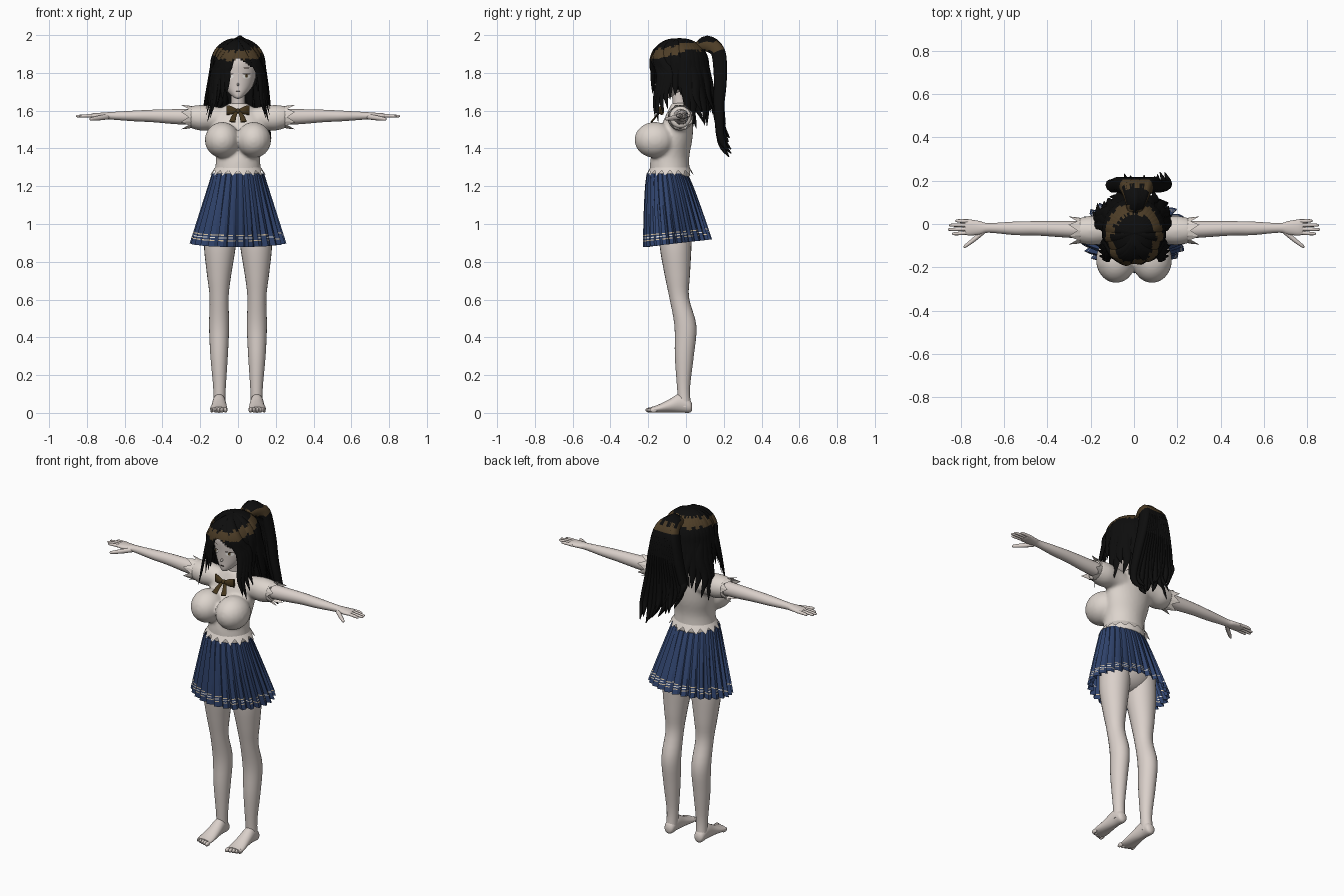
import bpy, bmesh, random
from math import sin, cos, pi, radians, sqrt
from mathutils import Vector

random.seed(4)
if "Cube" in bpy.data.objects:
    bpy.data.objects.remove(bpy.data.objects["Cube"])
X, Y, Z = Vector((1, 0, 0)), Vector((0, 1, 0)), Vector((0, 0, 1))


def material(name, *rgb):
    m = bpy.data.materials.new(name)
    m.use_nodes = True
    m.diffuse_color = (*rgb, 1)
    m.node_tree.nodes["Principled BSDF"].inputs["Base Color"].default_value = (*rgb, 1)
    return m


skin = material("skin", .70, .63, .59)
cloth = material("shirt_cloth", .72, .66, .61)
black = material("black_hair", .004, .004, .004)
shine = material("brown_hair_shine", .075, .047, .02)
navy = material("navy_skirt", .03, .058, .155)
cream = material("cream_trim", .68, .55, .38)
white = material("white", .8, .78, .75)
brown = material("brown_ribbon", .06, .037, .012)
dark = material("dark_lines", .03, .02, .017)


def smooth(rows, k):
    """Catmull-Rom interpolation of rows of numbers."""
    out, last = [], len(rows) - 1
    for i in range(last):
        p = [rows[max(0, min(last, i + j))] for j in (-1, 0, 1, 2)]
        for s in range(k):
            t = s / k
            out.append([b + t / 2 * (c - a + t * (2*a - 5*b + 4*c - d + t * (3*(b - c) + d - a)))
                        for a, b, c, d in zip(*p)])
    return out + [list(rows[-1])]


def loft(rows, side, axis=None, n=20, k=4):
    """Elliptical rings from rows of x, y, z, half width, half depth."""
    rows = smooth(rows, k)
    centres = [Vector(r[:3]) for r in rows]
    rings = []
    for i, r in enumerate(rows):
        t = axis or (centres[min(i + 1, len(rows) - 1)] - centres[max(i - 1, 0)]).normalized()
        u = (side - t * side.dot(t)).normalized()
        v = t.cross(u)
        a, b = max(r[3], .0005), max(r[4], .0005)
        rings.append([centres[i] + u * a * cos(2*pi*j/n) + v * b * sin(2*pi*j/n) for j in range(n)])
    return rings


def ball(c, r, n=20, m=14):
    rows = []
    for i in range(m + 1):
        a = .06 + (pi - .12) * i / m
        rows.append((c[0], c[1], c[2] - r[2] * cos(a), r[0] * sin(a), r[1] * sin(a)))
    return loft(rows, X, Z, n, 1)


def build(name, tubes, mats, cap=True, rule=None, sharp=50):
    """One object from ring tubes; rule picks a slot, or -1 to leave a hole."""
    bm = bmesh.new()
    for rings in tubes:
        vs = [[bm.verts.new(p) for p in ring] for ring in rings]
        n = len(vs[0])
        for i in range(len(vs) - 1):
            for j in range(n):
                q = (vs[i][j], vs[i][(j+1) % n], vs[i+1][(j+1) % n], vs[i+1][j])
                centre = sum((w.co for w in q), Vector()) / 4
                slot = rule(centre, i, j) if rule else 0
                if slot >= 0:
                    bm.faces.new(q).material_index = slot
        if cap:
            bm.faces.new(vs[0])
            bm.faces.new(vs[-1])
    bmesh.ops.recalc_face_normals(bm, faces=bm.faces)
    me = bpy.data.meshes.new(name)
    bm.to_mesh(me)
    bm.free()
    for m in mats:
        me.materials.append(m)
    me.shade_smooth()
    me.set_sharp_from_angle(angle=radians(sharp))
    ob = bpy.data.objects.new(name, me)
    bpy.context.collection.objects.link(ob)
    return ob


def flip(rows, s):
    return [(s * r[0], *r[1:]) for r in rows]


def ruffle(c, axis, side, radii, length, n):
    """Zigzag frill flaring out from a ring."""
    u, v = side, axis.cross(side)
    rings = []
    for row in (0, 1):
        ring = []
        for j in range(n):
            e = row * (1 if j % 2 else .35)
            a = 2 * pi * j / n
            ring.append(c + axis * length * e + (u * radii[0] * cos(a) + v * radii[1] * sin(a)) * (1 + .25 * e))
        rings.append(ring)
    return rings


# Shirt: trunk, bust and sleeves fused into one smooth skin
trunk = [(0, -.085, 1.25, .125, .108), (0, -.085, 1.35, .118, .102), (0, -.062, 1.45, .135, .096),
         (0, -.04, 1.55, .14, .078), (0, -.03, 1.61, .09, .06), (0, -.03, 1.64, .045, .045)]
sleeve = [(.04, -.03, 1.545, .06, .06), (.13, -.03, 1.56, .062, .064),
          (.2, -.03, 1.562, .068, .068), (.26, -.03, 1.567, .056, .056)]
parts = [loft(trunk, X, Z, 32)]
for s in (1, -1):
    parts += [loft(flip(sleeve, s), Y, X), ball((s * .083, -.165, 1.445), (.093, .108, .095))]
shirt = build("shirt", parts, [cloth])
mod = shirt.modifiers.new("fuse", "REMESH")
mod.mode, mod.voxel_size, mod.use_smooth_shade = "VOXEL", .009, True
mod = shirt.modifiers.new("soften", "SMOOTH")
mod.factor, mod.iterations = .5, 6

# Frills at hem and cuffs
build("hem_frill", [ruffle(Vector((0, -.085, 1.3)), -Z, X, (.121, .104), .045, 32)], [cloth], False, sharp=20)
for s, label in ((1, "left"), (-1, "right")):
    cuff = ruffle(Vector((s * .24, -.03, 1.566)), X * s, Y, (.056, .056), .062, 16)
    build(label + "_cuff_frill", [cuff], [cloth], False, sharp=20)

# Pleated skirt with broken trim lines
levels = (0, .15, .3, .45, .6, .72, .8, .835, .85, .872, .887, .91, .925, 1)
lines = {7: 1, 9: 2, 11: 1}
skirt = []
for t in levels:
    ring = []
    for j in range(112):
        a = 2 * pi * (j + .01) / 112
        f = 1 - .11 * (.25 + t) * (0, .2, .4, 1)[j % 4]
        rx, ry, cy = .138 + .118 * t, .108 + .075 * t ** .8, -.1 + .055 * t
        z = 1.268 - t * (.37 - .02 * sin(a))
        ring.append(Vector((rx * f * cos(a), cy + ry * f * sin(a), z)))
    skirt.append(ring)
build("skirt", [skirt], [navy, cream, white], False,
      lambda c, i, j: lines.get(i, 0) if j % 4 < 2 or (j + i) % 3 == 0 else 0, 25)

# Hips, legs and feet
build("hips", [ball((0, -.055, 1.03), (.165, .105, .13), 28)], [skin])
leg = [(.1, -.006, .03, .032, .034), (.098, -.013, .13, .033, .034), (.1, -.009, .3, .046, .05),
       (.1, -.003, .46, .053, .058), (.1, -.036, .61, .05, .052), (.1, -.046, .73, .064, .067),
       (.096, -.055, .88, .084, .084), (.088, -.055, 1.02, .087, .09)]
foot = [(.1, .033, .03, .012, .014), (.1, .02, .035, .029, .034), (.1, -.03, .052, .034, .05),
        (.1, -.09, .037, .04, .034), (.102, -.15, .022, .046, .02), (.102, -.185, .017, .043, .014)]
for s, label in ((1, "left"), (-1, "right")):
    build(label + "_leg", [loft(flip(leg, s), X, Z, 24)], [skin])
    toes = [ball((s * (.067 + .018 * i), -.195 + .006 * i, .015), (.011 - .0008 * i, .022, .013), 10, 8)
            for i in range(5)]
    build(label + "_foot", [loft(flip(foot, s), X, -Y)] + toes, [skin])

# Arms and hands
arm = [(.2, -.028, 1.567, .042, .042), (.32, -.024, 1.568, .038, .04), (.45, -.02, 1.572, .033, .033),
       (.55, -.02, 1.572, .031, .028), (.67, -.018, 1.573, .022, .02), (.71, -.018, 1.573, .031, .017),
       (.76, -.016, 1.573, .037, .014), (.78, -.015, 1.573, .033, .009)]
thumb = [(.69, -.03, 1.568, .014, .012), (.73, -.065, 1.562, .013, .011), (.775, -.1, 1.556, .009, .008),
         (.785, -.108, 1.555, .003, .003)]
for s, label in ((1, "left"), (-1, "right")):
    hand = [loft(flip(thumb, s), Z, n=10)]
    for i, reach in enumerate((.84, .858, .853, .825)):
        y = -.043 + .019 * i
        finger = [(.75, y * .9, 1.573, .009, .009), (.8, y, 1.573, .0085, .0085),
                  (reach - .008, y * 1.05, 1.571, .0065, .0065), (reach, y * 1.05, 1.57, .002, .002)]
        hand.append(loft(flip(finger, s), Y, n=10))
    build(label + "_arm", [loft(flip(arm, s), Y, X)], [skin])
    build(label + "_fingers", hand, [skin])

# Neck and head
build("neck", [loft([(0, -.025, 1.58, .045, .042), (0, -.035, 1.65, .036, .036),
                     (0, -.045, 1.74, .038, .04)], X, Z)], [skin])
head = [(0, -.125, 1.663, .006, .008), (0, -.115, 1.67, .022, .03), (0, -.095, 1.69, .045, .055),
        (0, -.065, 1.73, .078, .086), (0, -.053, 1.79, .096, .101), (0, -.047, 1.86, .1, .11),
        (0, -.045, 1.92, .075, .085), (0, -.045, 1.95, .02, .02)]
build("head", [loft(head, X, Z, 32), ball((0, -.155, 1.738), (.006, .011, .008), 12, 8)], [skin])


def decal(x, z, rx, rz, lift):
    """Thin plate lying on the curved face."""
    rings = []
    for f in (.05, .5, 1):
        ring = []
        for j in range(16):
            px = x + rx * f * cos(pi * j / 8)
            ring.append(Vector((px, -.054 - .101 * sqrt(1 - (px / .097) ** 2) - lift, z + rz * f * sin(pi * j / 8))))
        rings.append(ring)
    return rings


for s, label in ((1, "left"), (-1, "right")):
    x = s * .045
    build(label + "_eye_white", [decal(x, 1.782, .021, .012, .003)], [white], False)
    build(label + "_iris", [decal(x, 1.783, .007, .009, .005)], [brown], False)
    build(label + "_lash_and_brow", [decal(x, 1.795, .022, .003, .006), decal(x, 1.826, .02, .002, .006)],
          [dark], False)
build("mouth", [ball((0, -.151, 1.702), (.011, .004, .0018), 10, 8)], [dark])


# Hair: cap with a face opening, then tapered locks
def band(c, *_):
    middle = 1.892 + .24 * min(c.y + .18, .2) + .006 * sin(c.x * 160 + c.y * 70)
    return int(abs(c.z - middle) < .022)


def cap_rule(c, i, j):
    return -1 if c.y < -.07 and c.z < 1.875 - abs(c.x) * .6 else band(c)


def lock(start, end, low, flare, w, wave=0):
    """Lock from the crown, over the cap, hanging to height low."""
    rows = []
    for i in range(13):
        t = i / 12
        if t < .4:
            z, f = 1.84 + .14 * cos(t * pi / .8), sin(t * pi / .8)
        else:
            z = 1.84 + (low - 1.84) * (t - .4) / .6
            f = 1 + flare * (1.84 - z)
        a = radians(start + (end - start) * min(1, t * 2)) + wave * sin(t * 14) * t
        r = w * min(1, .3 + t * 3) * (1 - .96 * t ** 4)
        rows.append((.136 * f * sin(a), -.04 - .15 * f * cos(a), z, r, r * .4))
    a = radians(end)
    return loft(rows, Vector((cos(a), sin(a), 0)), n=8, k=3)


hair = [black, shine]
build("hair_cap", [ball((0, -.04, 1.84), (.135, .15, .142), 64, 48)], hair, False, cap_rule)
fringe = [lock(-4, e, low, fl, .026) for e, low, fl in
          ((-26, 1.69, .1), (-36, 1.66, .2), (-47, 1.63, .5), (-60, 1.66, .5), (-74, 1.66, .4))]
fringe += [lock(6, e, low, fl, .022) for e, low, fl in
           ((50, 1.7, .1), (60, 1.66, .3), (74, 1.66, .4))]
build("fringe", fringe, hair, rule=band)
sides = []
for s in (1, -1):
    for e, low in ((50, 1.56), (56, 1.54), (63, 1.58), (70, 1.61)):
        sides.append(lock(s * 15, s * e, low, 1.3, .023, .05 * s))
    sides += [lock(s * 80, s * e, 1.68, .5, .026) for e in (84, 95)]
build("side_locks", sides, hair, rule=band)
back = [lock(e, e, random.uniform(1.5, 1.6), random.uniform(1.1, 1.9), .034, random.uniform(-.1, .1))
        for e in range(104, 258, 9)]
build("back_hair", back, hair, rule=band)

# Ponytail rising from the back of the crown
tail = []
for i in range(13):
    k = i / 6 - 1
    low = 1.5 - .14 * (k + 1) / 2 + random.uniform(-.03, .03)
    sway = random.uniform(-.02, .02)
    tail.append(loft([(k * .015, .05, 1.93, .016, .02), (k * .03 + .01, .11, 1.965 - abs(k) * .02, .022, .034),
                      (k * .055 + .01, .17, 1.91, .024, .04), (k * .085 + .01, .182, 1.77, .024, .036),
                      (k * .11 + .01, .175, 1.64, .024, .03), (k * .12 + .02 + sway, .185, low + .08, .018, .02),
                      (k * .13 + .03 - sway, .22 + sway, low, .002, .003)], X, n=10))
build("ponytail", tail, hair, rule=band)

# Ribbon bow at the collar
bow = [ball((0, -.135, 1.598), (.014, .014, .014), 12, 8)]
for s in (1, -1):
    bow.append(loft([(s * .005, -.135, 1.598, .008, .009), (s * .035, -.135, 1.602, .013, .022),
                     (s * .062, -.125, 1.603, .009, .026)], Y, X, 12))
    bow.append(loft([(s * .008, -.138, 1.595, .008, .005), (s * .022, -.16, 1.568, .013, .005),
                     (s * .03, -.183, 1.54, .017, .005)], X, n=10))
build("ribbon_bow", bow, [brown])
